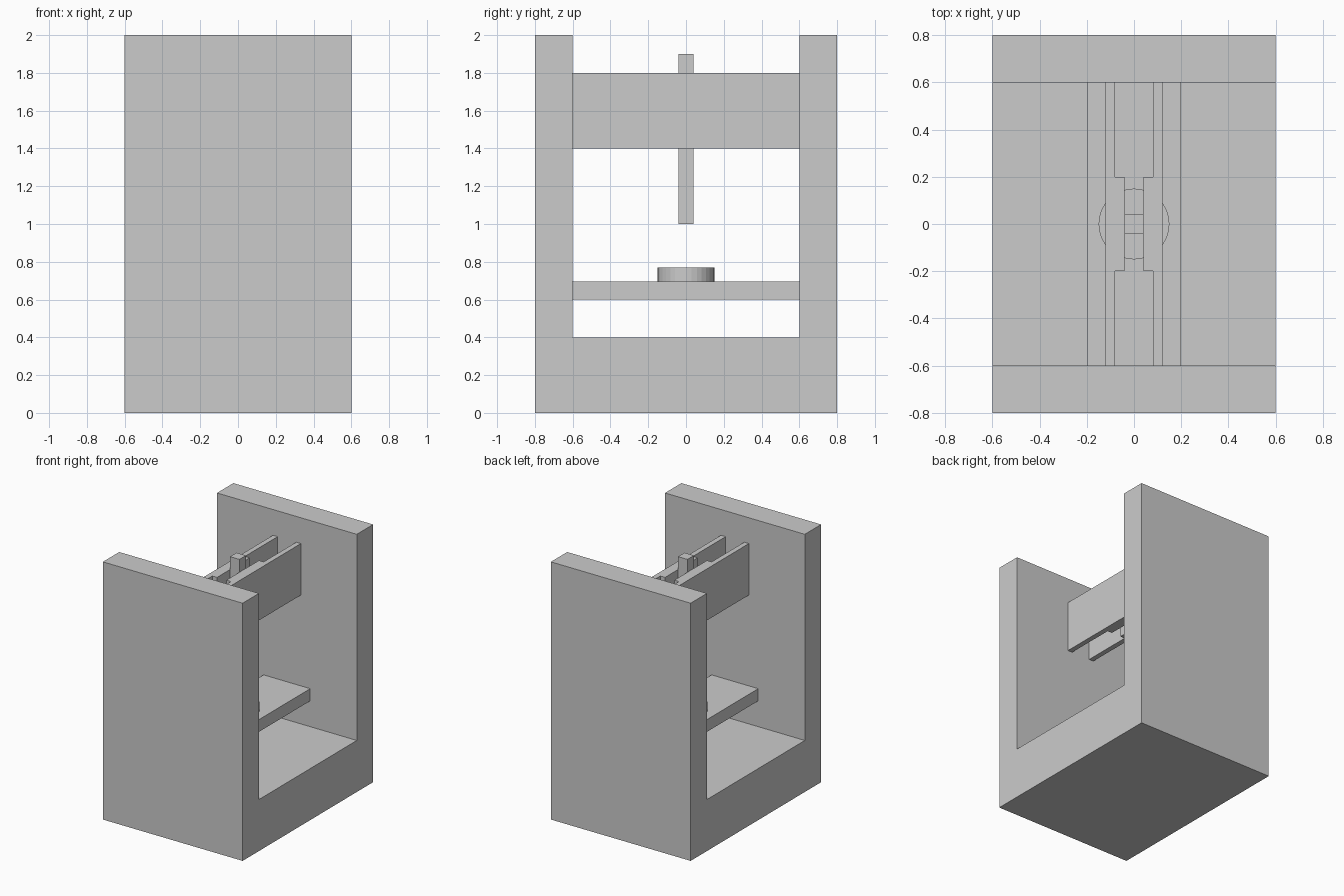
import bpy, bmesh
from mathutils import Vector

if "Cube" in bpy.data.objects:
    bpy.data.objects.remove(bpy.data.objects["Cube"])


def make_object(name, bm):
    bmesh.ops.recalc_face_normals(bm, faces=bm.faces)
    mesh = bpy.data.meshes.new(name)
    bm.to_mesh(mesh)
    bm.free()
    obj = bpy.data.objects.new(name, mesh)
    bpy.context.collection.objects.link(obj)
    return obj


def extrude_profile(name, points, direction):
    bm = bmesh.new()
    face = bm.faces.new([bm.verts.new(p) for p in points])
    ext = bmesh.ops.extrude_face_region(bm, geom=[face], use_keep_orig=True)
    verts = [g for g in ext["geom"] if isinstance(g, bmesh.types.BMVert)]
    bmesh.ops.translate(bm, verts=verts, vec=Vector(direction))
    return make_object(name, bm)


def box(name, hx, hy, z0, z1):
    pts = [(-hx, -hy, z0), (hx, -hy, z0), (hx, hy, z0), (-hx, hy, z0)]
    return extrude_profile(name, pts, (0, 0, z1 - z0))


# U-shaped frame: base and two side walls
u_profile = [(-0.8, 0), (0.8, 0), (0.8, 2), (0.6, 2),
             (0.6, 0.4), (-0.6, 0.4), (-0.6, 2), (-0.8, 2)]
extrude_profile("press_frame", [(-0.6, y, z) for y, z in u_profile], (1.2, 0, 0))

# Pair of crossbeams, each thickened inwards to guide the ram
t_profile = [(0.12, -0.6), (0.12, 0.6), (0.08, 0.6), (0.08, 0.2),
             (0.04, 0.2), (0.04, -0.2), (0.08, -0.2), (0.08, -0.6)]
for side, s in (("left", -1), ("right", 1)):
    extrude_profile(side + "_guide_beam",
                    [(s * x, y, 1.4) for x, y in t_profile], (0, 0, 0.4))

# Sliding ram
box("ram", 0.04, 0.04, 1.0, 1.9)

# Work table
box("table", 0.2, 0.6, 0.6, 0.695)

# Round anvil on the table
bm = bmesh.new()
bmesh.ops.create_cone(bm, cap_ends=True, segments=32,
                      radius1=0.15, radius2=0.15, depth=0.075)
bmesh.ops.translate(bm, verts=bm.verts, vec=(0, 0, 0.7325))
make_object("anvil_disc", bm)
